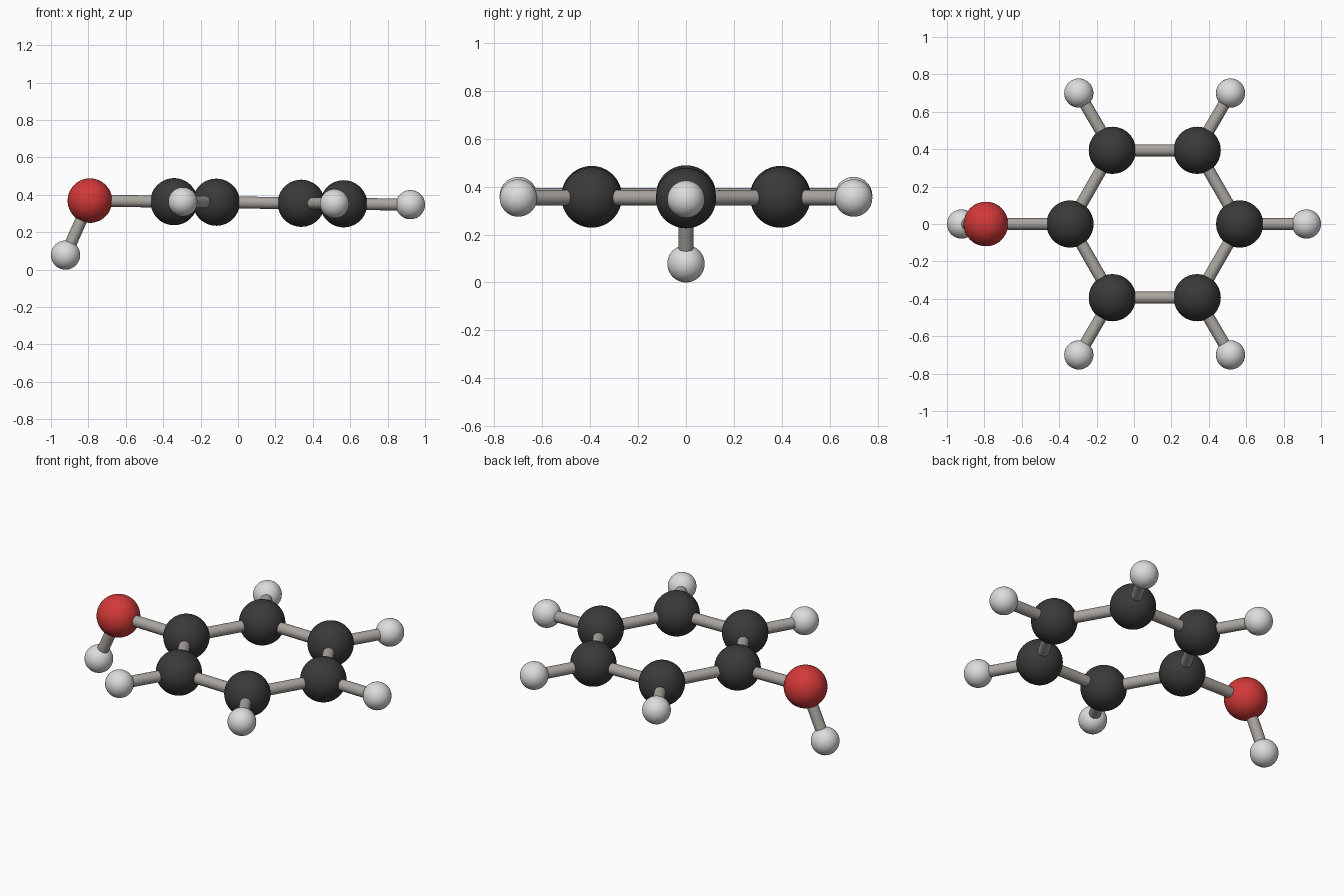
import bpy
from mathutils import Vector

if "Cube" in bpy.data.objects:
    bpy.data.objects.remove(bpy.data.objects["Cube"])


def material(name, rgb):
    m = bpy.data.materials.new(name)
    m.diffuse_color = (*rgb, 1)
    m.use_nodes = True
    m.node_tree.nodes["Principled BSDF"].inputs["Base Color"].default_value = m.diffuse_color
    return m


CARBON = material("charcoal", (0.042, 0.042, 0.042))
OXYGEN = material("red", (0.65, 0.04, 0.04))
HYDROGEN = material("pale grey", (0.72, 0.72, 0.72))
BOND = material("warm grey", (0.40, 0.375, 0.345))


def finish(name, mat):
    ob = bpy.context.object
    ob.name = name
    ob.data.materials.append(mat)
    bpy.ops.object.shade_smooth()
    return ob


def atom(name, pos, radius, mat):
    bpy.ops.mesh.primitive_uv_sphere_add(segments=48, ring_count=24, radius=radius, location=pos)
    finish(name, mat)
    return Vector(pos)


def bond(name, a, b, radius=0.032):
    d = b - a
    bpy.ops.mesh.primitive_cylinder_add(vertices=24, radius=radius, depth=d.length,
                                        location=(a + b) / 2,
                                        rotation=d.to_track_quat('Z', 'Y').to_euler())
    finish(name, BOND)
    bpy.ops.object.shade_smooth_by_angle()


def plane_z(x):
    # the ring plane tilts very slightly down towards +x
    return 0.359 - 0.0125 * x


# Ring carbons, going round, with the hydrogen attached to each (first one holds oxygen)
ring = [(-0.342, 0), (-0.116, 0.394), (0.338, 0.394),
        (0.565, 0), (0.338, -0.394), (-0.116, -0.394)]
outer = [None, (-0.295, 0.70), (0.516, 0.70),
         (0.922, 0), (0.516, -0.70), (-0.295, -0.70)]

carbons = [atom(f"carbon_{i}", (x, y, plane_z(x)), 0.126, CARBON)
           for i, (x, y) in enumerate(ring)]
for i, c in enumerate(carbons):
    bond(f"ring_bond_{i}", c, carbons[(i + 1) % 6])
    if outer[i]:
        x, y = outer[i]
        h = atom(f"hydrogen_{i}", (x, y, plane_z(x)), 0.078, HYDROGEN)
        bond(f"hydrogen_bond_{i}", c, h)

# Oxygen group on the left, its hydrogen hanging down to the ground
oxygen = atom("oxygen", (-0.792, 0, 0.369), 0.119, OXYGEN)
tail = atom("oxygen_hydrogen", (-0.922, 0, 0.078), 0.078, HYDROGEN)
bond("oxygen_bond", carbons[0], oxygen)
bond("oxygen_hydrogen_bond", oxygen, tail)
